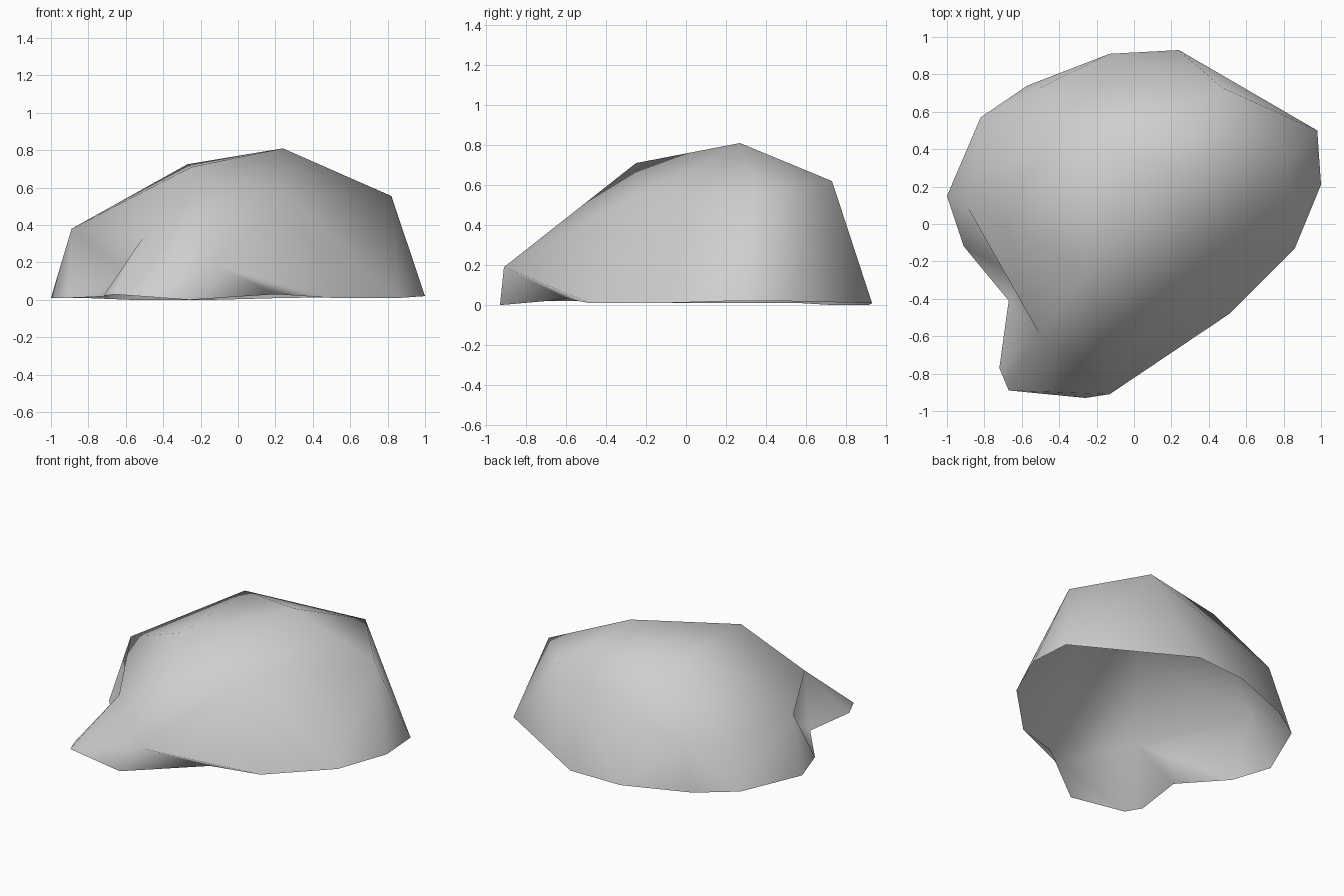
import bpy
import bmesh

cube = bpy.data.objects.get("Cube")
if cube:
    bpy.data.objects.remove(cube, do_unlink=True)

# Stone colour
stone = bpy.data.materials.new("stone_grey")
stone.use_nodes = True
grey = (0.62, 0.62, 0.62, 1)
stone.diffuse_color = grey
stone.node_tree.nodes["Principled BSDF"].inputs["Base Color"].default_value = grey

bm = bmesh.new()


def ring(points):
    return [bm.verts.new(p) for p in points]


def bridge(outer, inner, steps, start):
    """Fan each inner vertex over some outer edges, then join it to the next."""
    at = start
    for i, count in enumerate(steps):
        for _ in range(count):
            a, b = outer[at % len(outer)], outer[(at + 1) % len(outer)]
            bm.faces.new((b, a, inner[i]))
            at += 1
        bm.faces.new((outer[at % len(outer)], inner[i], inner[(i + 1) % len(inner)]))


# Ground outline, with the notch beside the spur
ground = ring([
    (.98, .5, .02), (1, .21, .02), (.86, -.13, .01), (.51, -.48, .01),
    (.2, -.59, .03), (-.26, -.93, 0), (-.67, -.89, .03), (-.72, -.77, .02),
    (-.67, -.41, .02), (-.91, -.12, .01), (-1, .15, .01), (-.82, .57, .01),
    (-.57, .74, 0), (-.13, .91, 0), (.24, .93, .01)])

# Shoulder: back, left, front, spur, notch top, right, back right
shoulder = ring([
    (.47, .73, .62), (.82, .34, .555), (.28, -.25, .55), (-.13, -.91, .19),
    (-.51, -.58, .33), (-.89, .09, .38), (-.5, .73, .3)])

# Hollow under the notch
back, left, front, spur, notch, right, back_right = shoulder
hollow = bm.verts.new((-.57, -.3, .12))
bm.faces.new((notch, right, hollow))

# Summit triangle: peak, front right, back right
summit = ring([(.24, .27, .81), (-.25, -.25, .71), (-.27, .46, .725)])

lower = [back, left, front, spur, notch, hollow, right, back_right]
bridge(ground, lower, (2, 2, 1, 3, 2, 1, 2, 2), 13)
bridge(shoulder, summit, (2, 3, 2), 0)
bm.faces.new(summit[::-1])

mesh = bpy.data.meshes.new("rock")
for face in bm.faces:
    face.smooth = True
bm.to_mesh(mesh)
bm.free()
mesh.materials.append(stone)
rock = bpy.data.objects.new("rock", mesh)
bpy.context.collection.objects.link(rock)
